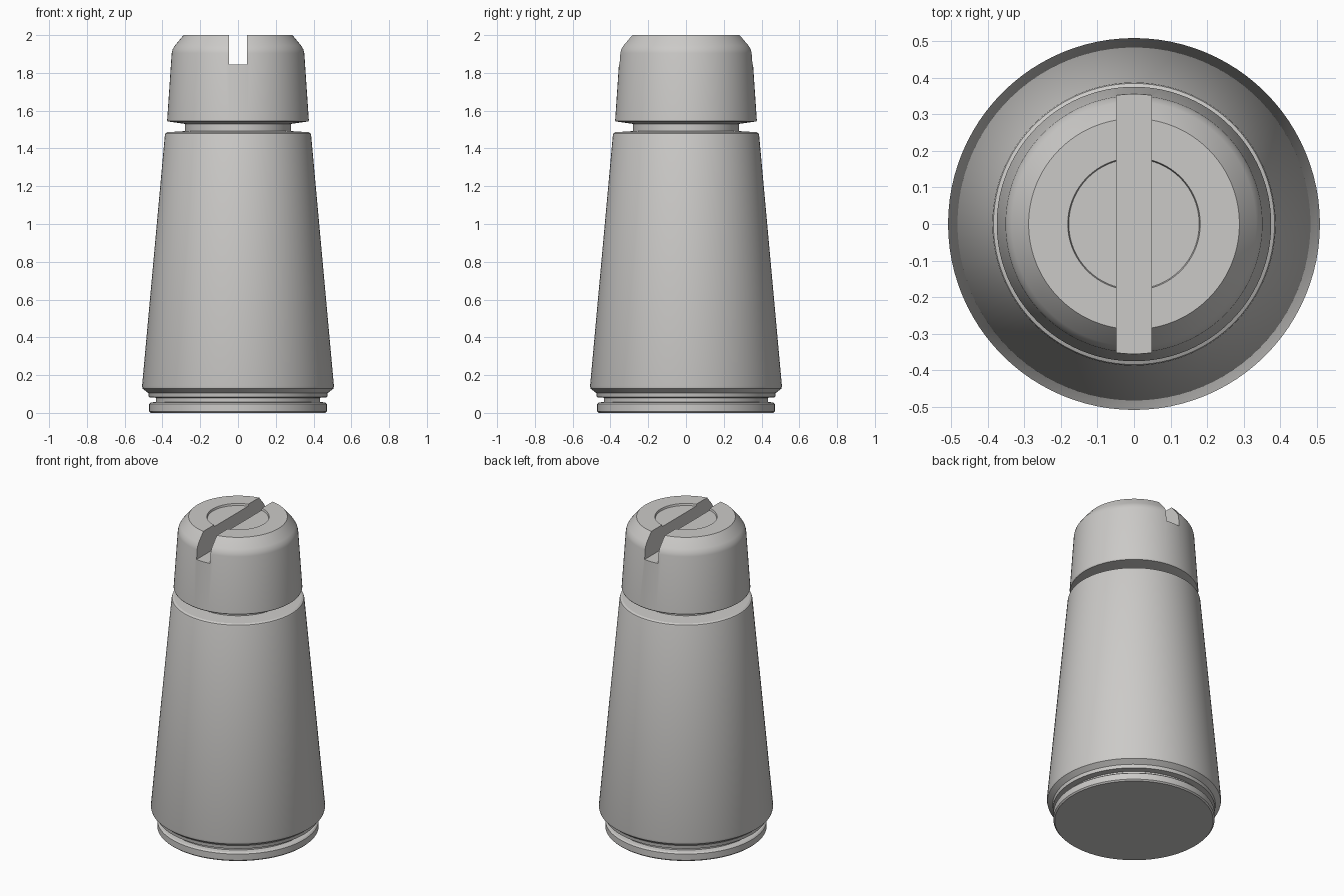
import bpy, bmesh, math

if "Cube" in bpy.data.objects:
    bpy.data.objects.remove(bpy.data.objects["Cube"])

SEGMENTS = 96

metal = bpy.data.materials.new("light grey metal")
metal.diffuse_color = (0.60, 0.59, 0.575, 1)
metal.use_nodes = True
metal.node_tree.nodes["Principled BSDF"].inputs["Base Color"].default_value = metal.diffuse_color


def lathe(name, profile):
    """Revolve (radius, z) points about z; the ends lie on the axis."""
    bm = bmesh.new()
    rings = []
    for r, z in profile:
        if r == 0:
            rings.append([bm.verts.new((0, 0, z))] * SEGMENTS)
        else:
            rings.append([bm.verts.new((r * math.cos(a), r * math.sin(a), z))
                          for a in (2 * math.pi * i / SEGMENTS for i in range(SEGMENTS))])
    for low, high in zip(rings, rings[1:]):
        for i in range(SEGMENTS):
            j = (i + 1) % SEGMENTS
            corners = list(dict.fromkeys((low[i], low[j], high[j], high[i])))
            bm.faces.new(corners)
    bmesh.ops.recalc_face_normals(bm, faces=bm.faces)
    mesh = bpy.data.meshes.new(name)
    bm.to_mesh(mesh)
    bm.free()
    mesh.materials.append(metal)
    obj = bpy.data.objects.new(name, mesh)
    bpy.context.collection.objects.link(obj)
    return obj


def smooth(obj):
    bpy.ops.object.select_all(action='DESELECT')
    obj.select_set(True)
    bpy.context.view_layer.objects.active = obj
    bpy.ops.object.shade_smooth_by_angle(angle=math.radians(20))


# Tapered body with grooved foot and narrow neck
body = lathe("tapered_body", [
    (0, 0), (0.462, 0), (0.47, 0.008), (0.47, 0.048), (0.462, 0.055),
    (0.435, 0.058), (0.435, 0.08), (0.472, 0.083), (0.475, 0.105),
    (0.505, 0.128), (0.508, 0.142), (0.387, 1.472), (0.384, 1.48),
    (0.372, 1.486), (0.28, 1.492), (0.28, 1.56), (0, 1.56)])
smooth(body)

# Chamfered cap with a shallow round recess on top
cap = lathe("slotted_cap", [
    (0, 1.53), (0.28, 1.53), (0.372, 1.543), (0.375, 1.55), (0.351, 1.905),
    (0.346, 1.925), (0.334, 1.945), (0.288, 2.0),
    (0.181, 2.0), (0.178, 1.988), (0, 1.988)])

# Screwdriver slot cut across the cap, front to back
bpy.ops.mesh.primitive_cube_add(size=1, location=(0, 0, 1.995))
cutter = bpy.context.object
cutter.name = "slot_cutter"
cutter.scale = (0.096, 1.2, 0.3)
cutter.data.materials.append(metal)
bpy.context.view_layer.update()
cut = cap.modifiers.new("slot", 'BOOLEAN')
cut.operation = 'DIFFERENCE'
cut.solver = 'EXACT'
cut.object = cutter
bpy.ops.object.select_all(action='DESELECT')
cap.select_set(True)
bpy.context.view_layer.objects.active = cap
bpy.ops.object.modifier_apply(modifier=cut.name)
bpy.data.objects.remove(cutter)
smooth(cap)
